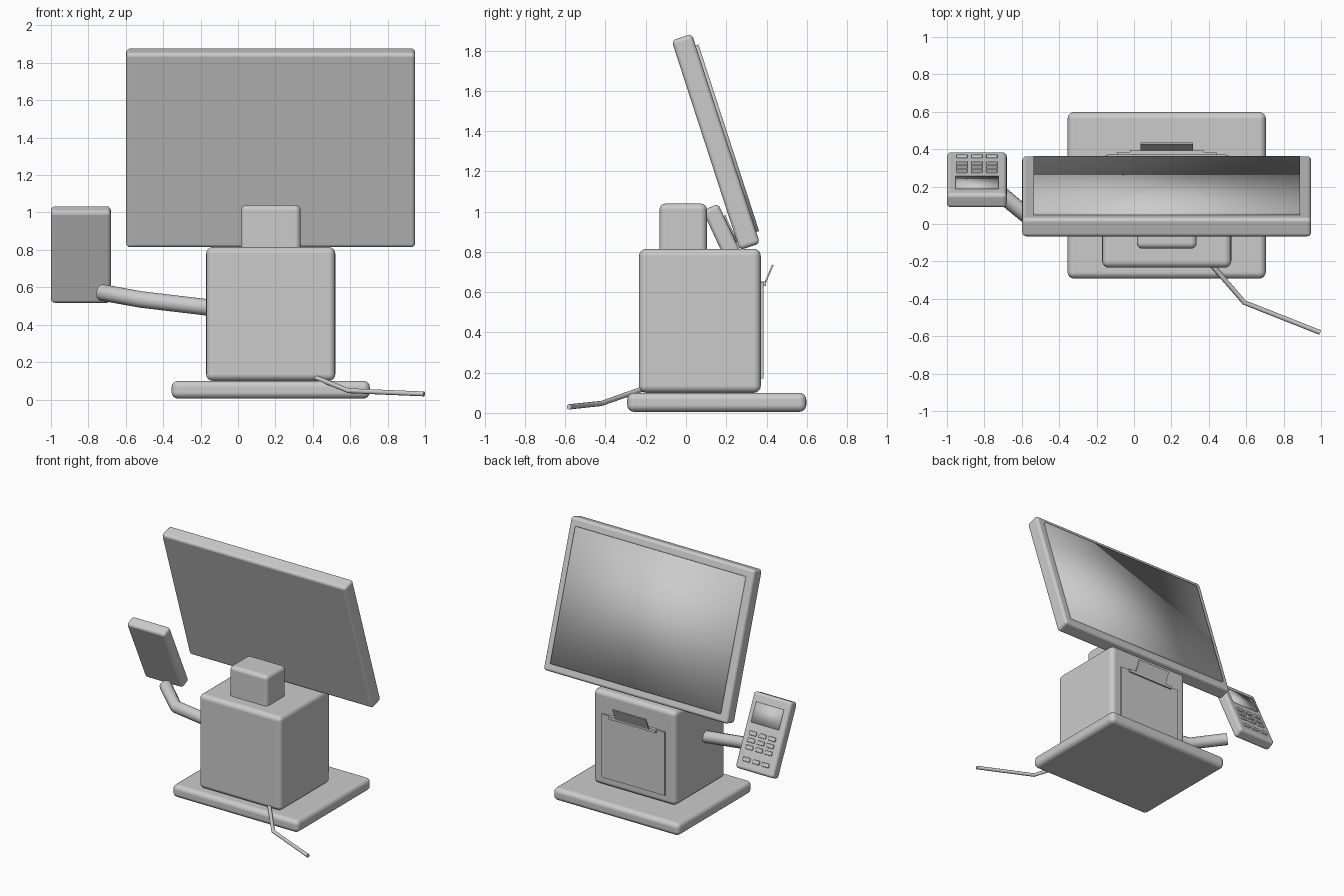
import bpy, math
from mathutils import Matrix, Vector

cube = bpy.data.objects.get("Cube")
if cube:
    bpy.data.objects.remove(cube, do_unlink=True)

grey = bpy.data.materials.new("light_grey")
grey.use_nodes = True
COLOUR = (0.6, 0.6, 0.6, 1)
grey.diffuse_color = COLOUR
grey.node_tree.nodes["Principled BSDF"].inputs["Base Color"].default_value = COLOUR


def frame(centre, tilt=0):
    return Matrix.Translation(centre) @ Matrix.Rotation(math.radians(tilt), 4, 'X')


def box(name, size, place, local=(0, 0, 0), bevel=0, soft=False):
    """Box of a given size; rounded edges when bevel is set."""
    bpy.ops.mesh.primitive_cube_add(size=1)
    ob = bpy.context.object
    ob.name = name
    ob.data.transform(Matrix.Diagonal((*size, 1)))
    ob.matrix_world = place @ Matrix.Translation(local)
    ob.data.materials.append(grey)
    if bevel:
        mod = ob.modifiers.new("round", 'BEVEL')
        mod.width = bevel
        mod.segments = 4
        mod.harden_normals = True
        bpy.ops.object.shade_smooth_by_angle(angle=math.radians(40))
        bpy.ops.object.modifier_apply(modifier="round")
        bpy.ops.object.shade_smooth_by_angle(angle=math.radians(40))
    elif soft:
        bpy.ops.object.shade_smooth()
    return ob


def tube(name, points, radius):
    """Round tube along a bent path, with closed ends."""
    cu = bpy.data.curves.new(name, 'CURVE')
    cu.dimensions = '3D'
    cu.bevel_depth = radius
    cu.bevel_resolution = 4
    cu.use_fill_caps = True
    sp = cu.splines.new('POLY')
    sp.points.add(len(points) - 1)
    for p, co in zip(sp.points, points):
        p.co = (*co, 1)
    ob = bpy.data.objects.new(name, cu)
    bpy.context.collection.objects.link(ob)
    bpy.ops.object.select_all(action='DESELECT')
    ob.select_set(True)
    bpy.context.view_layer.objects.active = ob
    bpy.ops.object.convert(target='MESH')
    ob = bpy.context.object
    ob.data.materials.clear()
    ob.data.materials.append(grey)
    bpy.ops.object.shade_smooth_by_angle(angle=math.radians(40))


MID = 0.175  # shared centre line of base, body and monitor

# Base, body and rear neck block
box("base_plate", (1.06, 0.89, 0.095), frame((MID, 0.153, 0.0525)), bevel=0.035)
box("body", (0.69, 0.605, 0.715), frame((MID, 0.069, 0.4575)), bevel=0.035)
box("neck_block", (0.32, 0.235, 0.3), frame((MID, -0.014, 0.89)), bevel=0.03)

# Tilted monitor with a raised screen
monitor = frame((MID, 0.148, 1.346), 18)
box("monitor_case", (1.545, 0.106, 1.095), monitor, bevel=0.022)
box("monitor_screen", (1.425, 0.03, 0.975), monitor, (0, 0.053, 0), soft=True)

# Printer panel, slot and paper
box("printer_panel", (0.53, 0.02, 0.48), frame((MID, 0.375, 0.41)))
box("printer_slot", (0.395, 0.025, 0.022), frame((MID, 0.384, 0.642)))
box("printer_paper", (0.28, 0.008, 0.11), frame((MID, 0.41, 0.685), -23))

# Card reader with display and keys
reader = frame((-0.84, 0.236, 0.775), 25)
HALF, FACE = 0.2725, 0.0425
box("reader_case", (0.32, 2 * FACE, 2 * HALF), reader, bevel=0.022)
box("reader_display", (0.23, 0.016, 0.145), reader, (0, FACE, HALF - 0.14), soft=True)
for row, drop in enumerate((0.285, 0.335, 0.385, 0.47)):
    for col in (-1, 0, 1):
        box(f"reader_key_{row + 1}_{col + 2}", (0.06, 0.02, 0.03), reader,
            (col * 0.08, FACE, HALF - drop), bevel=0.006)

# Reader arm and power cable
tube("reader_arm", [(-0.1, 0.0, 0.485), (-0.52, 0.0, 0.535), (-0.73, 0.175, 0.573)], 0.044)
tube("power_cable", [(0.40, -0.2, 0.122), (0.43, -0.235, 0.112),
                     (0.59, -0.42, 0.047), (0.995, -0.58, 0.03)], 0.013)
